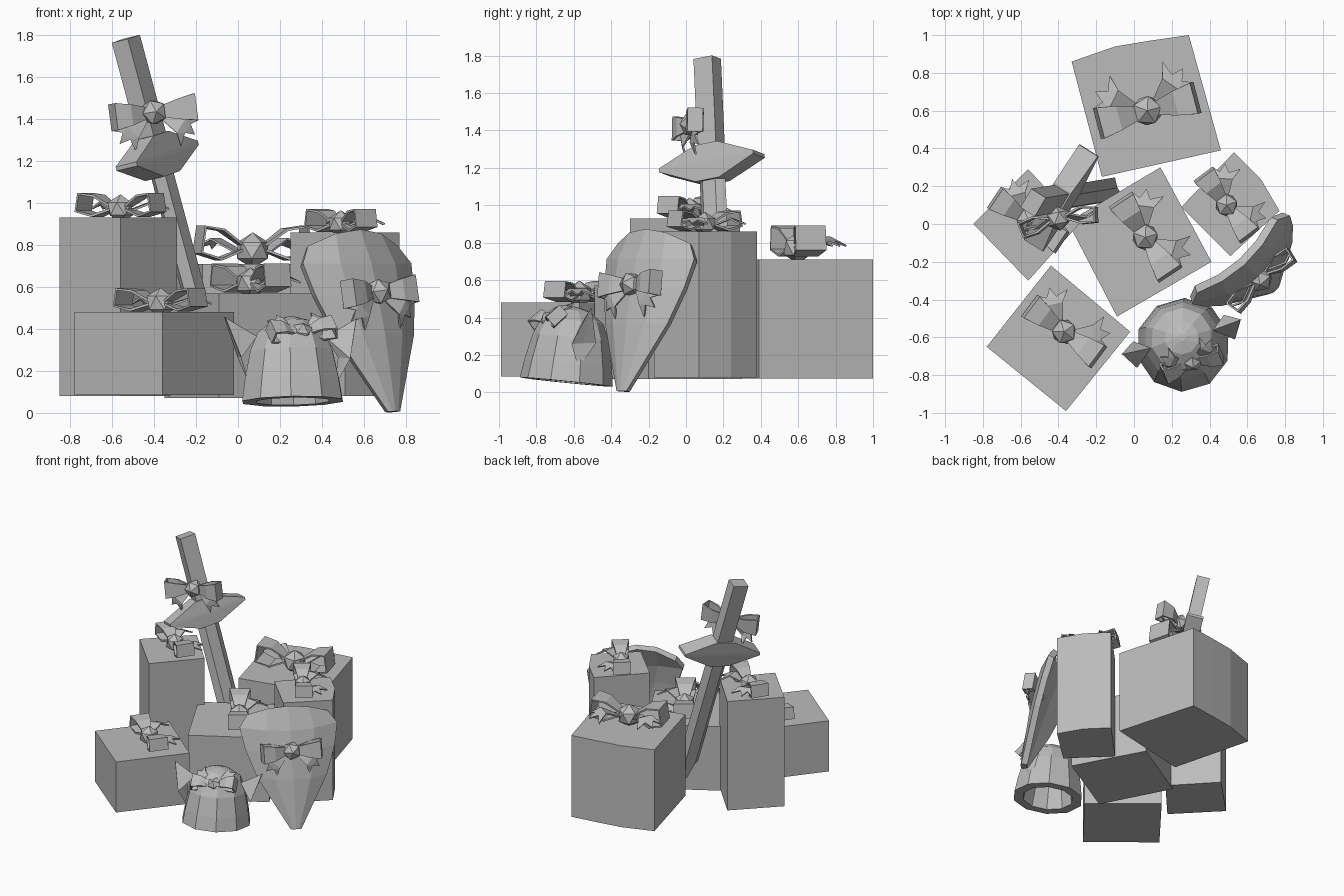
import bpy, bmesh, math
from mathutils import Vector as V, Matrix

cube = bpy.data.objects.get("Cube")
if cube:
    bpy.data.objects.remove(cube, do_unlink=True)

grey = bpy.data.materials.new("plain_grey")
grey.use_nodes = True
grey.diffuse_color = (0.5, 0.5, 0.5, 1)
grey.node_tree.nodes["Principled BSDF"].inputs["Base Color"].default_value = (0.5, 0.5, 0.5, 1)


def frame(origin, across, out):
    """Matrix with x along across and z along out."""
    z = V(out).normalized()
    x = V(across)
    x = (x - z * x.dot(z)).normalized()
    m = Matrix((x, z.cross(x), z)).transposed().to_4x4()
    m.translation = V(origin)
    return m


def finish(name, bm, matrix=None, thickness=0, offset=-1):
    if matrix:
        bm.transform(matrix)
    bmesh.ops.recalc_face_normals(bm, faces=bm.faces)
    mesh = bpy.data.meshes.new(name)
    bm.to_mesh(mesh)
    bm.free()
    mesh.materials.append(grey)
    ob = bpy.data.objects.new(name, mesh)
    bpy.context.collection.objects.link(ob)
    if thickness:
        mod = ob.modifiers.new("thickness", "SOLIDIFY")
        mod.thickness = thickness
        mod.offset = offset
    return ob


def loft(bm, rings, closed=True, caps=True):
    """Join rings of points with quads."""
    vs = [[bm.verts.new(p) for p in ring] for ring in rings]
    n = len(vs[0])
    for a, b in zip(vs, vs[1:]):
        for i in range(n if closed else n - 1):
            j = (i + 1) % n
            bm.faces.new((a[i], a[j], b[j], b[i]))
    if caps:
        bm.faces.new(vs[0])
        bm.faces.new(vs[-1])
    return vs


# Gift boxes: footprint and height range
def gift_box(name, corners, z0, z1):
    bm = bmesh.new()
    loft(bm, [[(x, y, z) for x, y in corners] for z in (z0, z1)])
    finish(name, bm)


gift_box("back_box", [(-.33, .86), (-.17, .25), (.46, .39), (.29, 1), (.08, .97), (-.1, .94)], .075, .71)
gift_box("tall_left_box", [(-.85, 0), (-.56, -.3), (-.29, 0), (-.56, .29)], .08, .93)
gift_box("front_left_box", [(-.78, -.65), (-.36, -.99), (-.02, -.57), (-.44, -.22)], .085, .48)
gift_box("centre_box", [(-.35, .01), (-.09, -.49), (.41, -.2), (.14, .3)], .07, .57)
gift_box("right_box", [(.25, .09), (.51, -.17), (.77, .07), (.67, .24), (.53, .38)], .08, .86)


# Ribbon bows: faceted knot, two hollow loops, two notched tails
def bow(name, origin, across, out, s=1.0, lift=1.0):
    m = frame(origin, across, out) @ Matrix.Scale(s, 4)
    bm = bmesh.new()
    bmesh.ops.create_icosphere(bm, subdivisions=1, radius=.072,
                               matrix=Matrix.Translation((0, 0, .045)))
    finish(name + "_knot", bm, m)
    for side, label in ((1, "left"), (-1, "right")):
        bm = bmesh.new()
        path = [(.04, .04, .03), (.13, .09, .055), (.21, .1, .07),
                (.225, .02, .07), (.14, .0, .055), (.04, .03, .03)]
        loft(bm, [[(side * u, v * w, h * lift + .01) for v in (-1, 1)]
                  for u, h, w in path], closed=False, caps=False)
        finish(f"{name}_{label}_loop", bm, m, .012, 0)
        bm = bmesh.new()
        root = [(.02, .02), (.06, -.01)]
        mid = [(.1, .12), (.16, .05)]
        tips = [(.12, .19), (.145, .125), (.2, .14), (.18, .085), (.225, .07)]
        lower = [bm.verts.new((side * x, y, .03)) for x, y in root]
        upper = [bm.verts.new((side * x, y, .07 * lift)) for x, y in mid]
        ends = [bm.verts.new((side * x, y, .04 * lift + .02 * (i % 2)))
                for i, (x, y) in enumerate(tips)]
        bm.faces.new((lower[0], lower[1], upper[1], upper[0]))
        bm.faces.new((upper[0], upper[1], ends[3], ends[1]))
        bm.faces.new((upper[0], ends[1], ends[0]))
        bm.faces.new((ends[1], ends[3], ends[2]))
        bm.faces.new((upper[1], ends[4], ends[3]))
        finish(f"{name}_{label}_tail", bm, m, .01, 0)


up = (0, 0, 1)
bow("back_bow", (.07, .6, .72), (.95, .25, 0), up, 1.2, 1.3)
bow("tall_left_bow", (-.56, .02, .93), (.75, -.5, 0), up, .95, 1.1)
bow("front_left_bow", (-.37, -.57, .48), (.8, -.6, 0), up)
bow("centre_bow", (.06, -.07, .57), (.55, -.83, 0), up, 1.05, 1.2)
bow("right_bow", (.49, .1, .86), (.6, -.8, 0), up, .9, 1.1)
bow("sword_bow", (-.41, .07, 1.43), (-.95, -.2, -.12), (.2, -.95, .05), .92)
bow("shield_bow", (.64, -.26, .57), (-.74, -.67, -.05), (.67, -.74, .15), .95, .9)
bow("helmet_bow", (.3, -.71, .36), (.95, .3, .1), (.15, -.6, .75), .72)

# Shield: bowed grid leaning on the right box
tip, lean = V((.73, -.33, .005)), V((-.25, .22, 1))
wide, out = V((.74, .67, 0)), V((.67, -.74, 0))
bm = bmesh.new()
rows = []
for z, half in ((0, .03), (.12, .1), (.36, .24), (.55, .31), (.7, .34), (.86, .28)):
    row = []
    for t in (-1, -.5, 0, .5, 1):
        drop = .08 * t * t if z > .8 else 0
        row.append(tip + lean * (z - drop) + wide * (t * half)
                   + out * (.1 * (1 - t * t) * half / .34))
    rows.append(row)
loft(bm, rows, closed=False, caps=False)
finish("shield", bm, None, .045, 0)

# Helmet: hollow ten-sided dome tilted back
helmet_frame = frame((.26, -.64, .055), (.95, .28, .03), (-.02, .1, 1))


def circle(r, z, n=10):
    return [(r * math.cos(math.tau * i / n), r * math.sin(math.tau * i / n), z) for i in range(n)]


bm = bmesh.new()
loft(bm, [circle(r, z) for r, z in ((.14, .25), (.18, 0), (.25, 0), (.235, .1), (.205, .24),
                                    (.165, .33), (.09, .385), (.02, .405))])
finish("helmet", bm, helmet_frame)

# Helmet horns: flat spikes either side
for side, label in ((1, "left"), (-1, "right")):
    bm = bmesh.new()
    base = [(side * x, y, z) for x, y, z in
            ((.21, 0, .07), (.27, -.07, .2), (.17, 0, .31), (.25, .07, .22))]
    loft(bm, [base, [(side * (.325 + .002 * i), .002 * (i % 2), .4 + .002 * (i // 2))
                     for i in range(4)]])
    finish(label + "_helmet_horn", bm, helmet_frame)

# Sword: handle, diamond guard and blade along one leaning axis
top, end = V((-.525, .115, 1.785)), V((-.1, .185, .2))
axis = (top - end).normalized()
guard_centre = V((-.385, .138, 1.225))
sword = frame(guard_centre, (.3, .5, .06), axis)


def bar(w, t, z):
    return [(-w, -t, z), (w, -t, z), (w, t, z), (-w, t, z)]


bm = bmesh.new()
loft(bm, [bar(.058, .046, 0), bar(.058, .046, (top - guard_centre).length)])
finish("sword_handle", bm, sword)

length = (guard_centre - end).length
bm = bmesh.new()
loft(bm, [[(w * a, b, z) for a, b in ((-1, 0), (-.5, -.04), (.5, -.04), (1, 0), (.5, .04), (-.5, .04))]
          for w, z in ((.08, 0), (.08, .12 - length), (.015, -length))])
finish("sword_blade", bm, sword)

bm = bmesh.new()
loft(bm, [bar(.075, .055, -.1), bar(.295, .06, -.01), bar(.295, .06, .01), bar(.07, .055, .1)])
finish("sword_guard", bm, sword)
